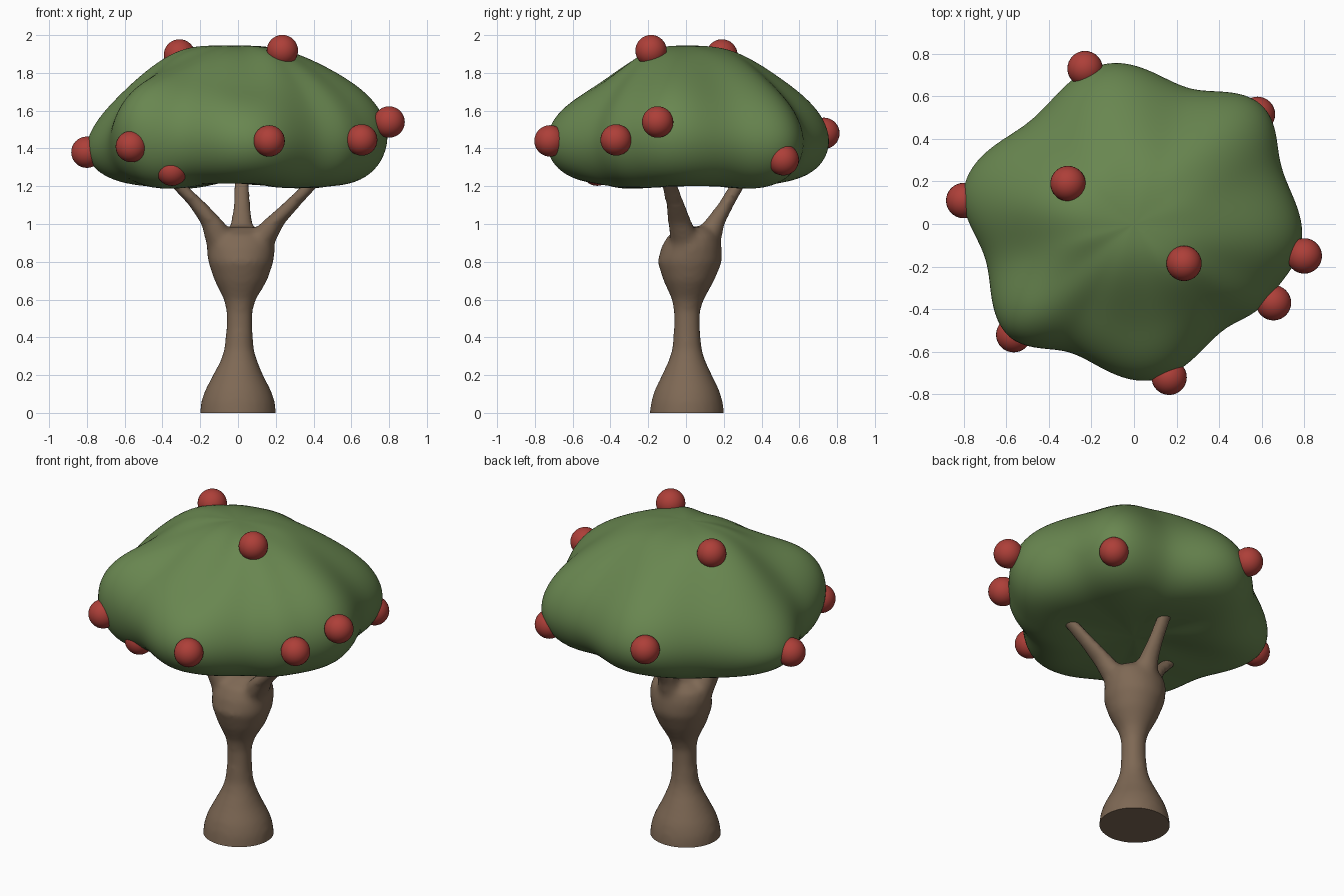
import bpy, bmesh, math

if "Cube" in bpy.data.objects:
    bpy.data.objects.remove(bpy.data.objects["Cube"])

def material(name, color):
    m = bpy.data.materials.new(name)
    m.diffuse_color = (*color, 1)
    m.use_nodes = True
    m.node_tree.nodes["Principled BSDF"].inputs["Base Color"].default_value = m.diffuse_color
    return m

BARK = material("bark", (0.21, 0.14, 0.09))
LEAF = material("leaf", (0.14, 0.24, 0.08))
RED = material("red_fruit", (0.42, 0.05, 0.04))

def loft(bm, rings):
    """Skin a list of closed rings of points and cap both ends."""
    vs = [[bm.verts.new(p) for p in r] for r in rings]
    n = len(vs[0])
    for a, b in zip(vs, vs[1:]):
        for i in range(n):
            j = (i + 1) % n
            bm.faces.new((a[i], a[j], b[j], b[i]))
    bm.faces.new(vs[0][::-1])
    bm.faces.new(vs[-1])

def finish(name, bm, mat):
    bmesh.ops.recalc_face_normals(bm, faces=bm.faces)
    me = bpy.data.meshes.new(name)
    bm.to_mesh(me)
    bm.free()
    ob = bpy.data.objects.new(name, me)
    bpy.context.collection.objects.link(ob)
    me.materials.append(mat)
    me.shade_smooth()
    return ob

def column(bm, spec, n=24):
    """Stack of level ellipses: z, centre x, centre y, radius x, radius y."""
    loft(bm, [[(cx + rx * math.cos(2 * math.pi * i / n),
                cy + ry * math.sin(2 * math.pi * i / n), z) for i in range(n)]
              for z, cx, cy, rx, ry in spec])

# Trunk: flared foot, narrow waist, swollen head
bm = bmesh.new()
column(bm, [(-.08, 0, 0, .205, .2), (0, 0, .005, .202, .198), (.06, 0, .005, .196, .19),
            (.12, 0, .005, .175, .172), (.2, 0, .005, .133, .133), (.28, .005, .005, .096, .096),
            (.34, .005, .005, .078, .078), (.45, .008, .005, .07, .07),
            (.54, .008, .005, .07, .07), (.6, .01, .01, .085, .085),
            (.7, .015, .015, .14, .135), (.8, .015, .02, .174, .172),
            (.88, .015, .03, .182, .16), (.94, .017, .04, .17, .135), (.985, .02, .06, .1, .07)])
# Three branches: two to the front sides, one to the back
heights = (.88, 1.0, 1.1, 1.2, 1.33)
side, back = (.085, .066, .053, .046, .043), (.09, .06, .046, .043, .043)
for path, radii in (
        (((-.08, .005), (-.13, -.03), (-.21, -.055), (-.31, -.085), (-.43, -.115)), side),
        (((.1, .005), (.18, -.03), (.28, -.055), (.38, -.085), (.5, -.115)), side),
        (((.02, .09), (.02, .145), (.02, .21), (.02, .27), (.02, .37)), back)):
    column(bm, [(z, x, y, r, r) for z, (x, y), r in zip(heights, path, radii)], 16)
trunk = finish("trunk", bm, BARK)
rm = trunk.modifiers.new("fuse", 'REMESH')
rm.mode, rm.voxel_size, rm.use_smooth_shade = 'VOXEL', .016, True
sm = trunk.modifiers.new("soften", 'SMOOTH')
sm.factor, sm.iterations = .5, 12
bpy.context.view_layer.objects.active = trunk
for m in [m.name for m in trunk.modifiers]:
    bpy.ops.object.modifier_apply(modifier=m)
# Flat foot on the ground
bm = bmesh.new()
bm.from_mesh(trunk.data)
cut = bmesh.ops.bisect_plane(bm, geom=bm.verts[:] + bm.edges[:] + bm.faces[:],
                             plane_co=(0, 0, 0), plane_no=(0, 0, 1), clear_inner=True)
rim = [e for e in cut["geom_cut"] if isinstance(e, bmesh.types.BMEdge)]
for f in bmesh.ops.holes_fill(bm, edges=rim, sides=0)["faces"]:
    f.smooth = False
for e in rim:
    if e.is_valid:
        e.smooth = False
bm.to_mesh(trunk.data)
bm.free()

# Canopy lobes and hollows: angle, outer radius, lift of shoulder, crown and underside
LOBES = [(-6, .80, .05, -.02, .015), (20, .74, .02, 0, .015), (42, .83, .01, -.01, 0),
         (69, .685, 0, 0, .02), (100, .77, .01, -.02, .035), (133, .685, 0, .01, 0),
         (168, .825, -.05, .035, .02), (194, .715, -.01, .01, .01), (221, .80, .10, -.07, 0),
         (245, .67, .04, -.05, .03), (276, .745, 0, -.07, .03), (310, .65, 0, 0, .005),
         (330, .725, .02, -.01, .005), (354, .80, .05, -.02, .015)]
# Section from crown to underside: share of radius, height, shares of the three lifts
SECTION = [(.06, 1.945, 0, 0, 0), (.2, 1.942, 0, .1, 0), (.35, 1.925, .1, .6, 0),
           (.5, 1.872, .4, 1, 0), (.66, 1.785, .8, 1, 0), (.81, 1.69, 1, .5, 0),
           (.93, 1.595, 1, .2, 0), (1, 1.49, .9, 0, 0), (1.01, 1.39, .6, 0, .2),
           (.95, 1.285, .2, 0, .6), (.83, 1.21, 0, 0, 1), (.66, 1.178, 0, 0, 1),
           (.45, 1.19, 0, 0, .8), (.25, 1.215, 0, 0, .3), (.06, 1.225, 0, 0, 0)]

def lobe(deg):
    """Ease between neighbouring lobes and hollows."""
    for a, b in zip(LOBES, LOBES[1:]):
        if a[0] <= deg <= b[0]:
            t = (1 - math.cos(math.pi * (deg - a[0]) / (b[0] - a[0]))) / 2
            return [p + (q - p) * t for p, q in zip(a[1:], b[1:])]

N = 60
rings = []
for share, z, ks, kc, ku in SECTION:
    ring = []
    for i in range(N):
        deg = -6 + 360 * i / N
        r, shoulder, crown, under = lobe(deg)
        r = share * (.74 + (r - .74) * min(1, share * 1.4))
        a = math.radians(deg)
        ring.append((r * math.cos(a), r * math.sin(a),
                     z + ks * shoulder + kc * crown + ku * under))
    rings.append(ring)
bm = bmesh.new()
loft(bm, rings)
canopy = finish("canopy", bm, LEAF)
soft = canopy.modifiers.new("soften", 'SMOOTH')
soft.factor, soft.iterations = .5, 1
sub = canopy.modifiers.new("round", 'SUBSURF')
sub.levels = sub.render_levels = 2

# Fruit half sunk in the canopy
FRUIT = [(-.31, .19, 1.895), (.235, -.185, 1.918), (-.23, .73, 1.48), (.58, .515, 1.34),
         (-.80, .11, 1.38), (.80, -.15, 1.54), (.655, -.37, 1.445), (.165, -.72, 1.44),
         (-.565, -.52, 1.41), (-.35, -.47, 1.285)]
for i, p in enumerate(FRUIT, 1):
    bm = bmesh.new()
    bmesh.ops.create_uvsphere(bm, u_segments=32, v_segments=16, radius=.083)
    finish(f"fruit_{i}", bm, RED).location = p
